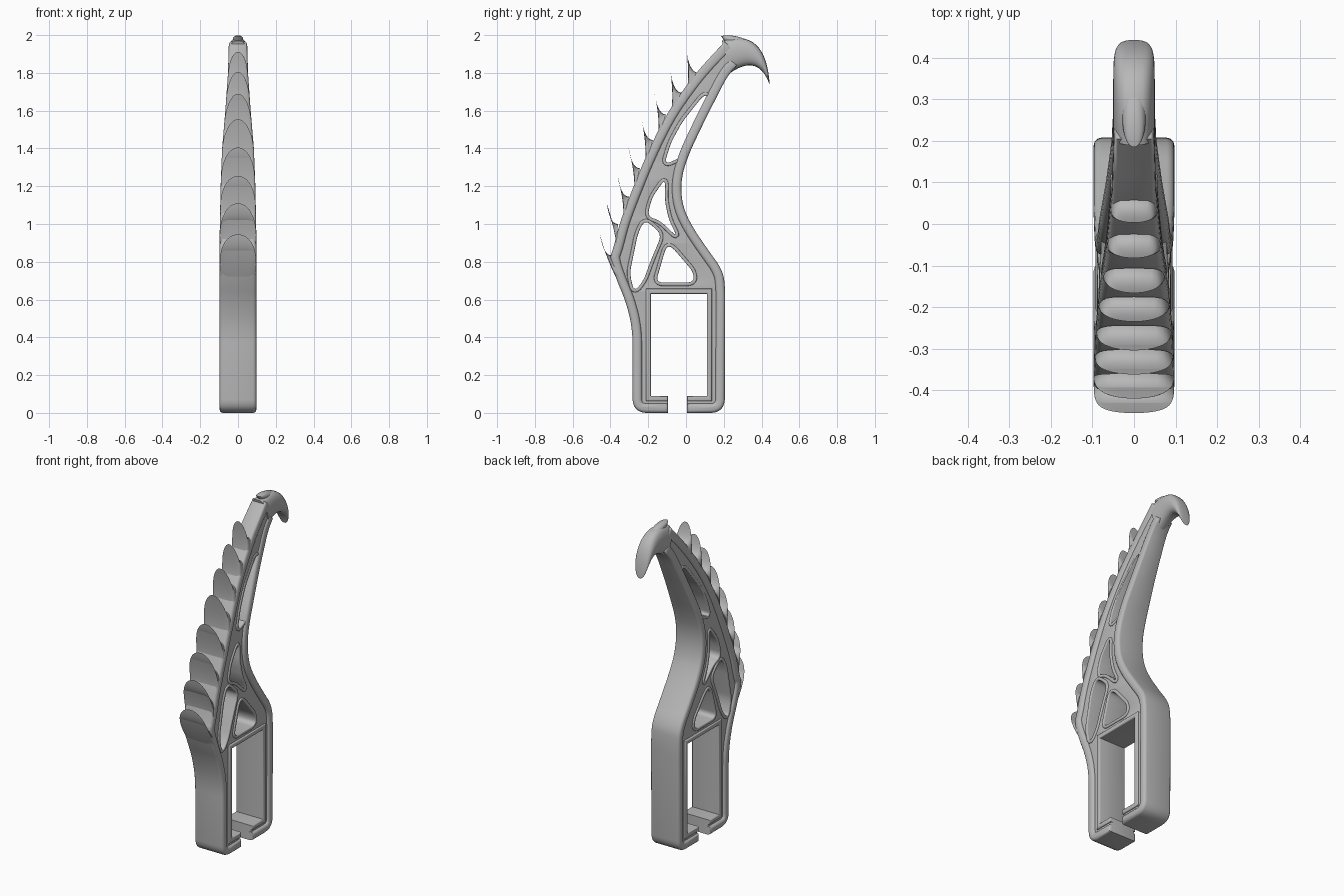
import bpy, bmesh, math
from mathutils import Vector

if "Cube" in bpy.data.objects:
    bpy.data.objects.remove(bpy.data.objects["Cube"])

grey = bpy.data.materials.new("satin grey")
grey.use_nodes = True
grey.diffuse_color = (0.48, 0.48, 0.48, 1)
grey.node_tree.nodes["Principled BSDF"].inputs["Base Color"].default_value = (0.48, 0.48, 0.48, 1)

FULL = 0.097
TAPER = [(0, FULL), (0.95, FULL), (1.2, 0.092), (1.4, 0.084), (1.6, 0.067), (1.8, 0.053), (2.1, 0.045)]


def half_width(z):
    """Half thickness of the frame at a given height."""
    for (a, wa), (b, wb) in zip(TAPER, TAPER[1:]):
        if z <= b:
            return wa + (wb - wa) * max(0, z - a) / (b - a)
    return TAPER[-1][1]


def soften(pts, closed=False, radius=0.04):
    """Round a polyline by cutting its corners three times."""
    pts = [Vector(p) for p in pts]
    for step in range(3):
        out = []
        count = len(pts)
        for i in range(count if closed else count - 1):
            a, b = pts[i], pts[(i + 1) % count]
            span = b - a
            cut = span.normalized() * min(span.length / 4, radius)
            out.append(a + cut if closed or i > 0 else a)
            out.append(b - cut if closed or i < count - 2 else b)
        pts, radius = out, radius / 2
    return pts


def shift(pts, dist, closed=False):
    """Offset a polyline to its right-hand side."""
    out, n = [], len(pts)
    for i, p in enumerate(pts):
        before = pts[i - 1] if closed or i else p
        after = pts[(i + 1) % n] if closed or i < n - 1 else p
        d1, d2 = (p - before).normalized(), (after - p).normalized()
        t = (d1 + d2).normalized()
        side = Vector((t.y, -t.x))
        ref = d2 if d2.length > 0 else d1
        out.append(p + side * dist / max(0.6, t.dot(ref)))
    return out


def finish(name, bm, mesh):
    bmesh.ops.recalc_face_normals(bm, faces=bm.faces)
    bm.to_mesh(mesh)
    bm.free()
    mesh.materials.clear()
    mesh.materials.append(grey)
    obj = bpy.data.objects.new(name, mesh)
    bpy.context.collection.objects.link(obj)


def plate(name, loops, scale, bevel):
    """Filled profile with holes, rounded edges, thickness following the taper."""
    curve = bpy.data.curves.new(name, "CURVE")
    curve.dimensions = "2D"
    curve.fill_mode = "BOTH"
    curve.extrude = FULL * scale - bevel
    curve.bevel_depth = bevel
    curve.bevel_resolution = 2
    curve.offset = -bevel
    for loop in loops:
        spline = curve.splines.new("POLY")
        spline.points.add(len(loop) - 1)
        for point, p in zip(spline.points, loop):
            point.co = (p[0], p[1], 0, 1)
        spline.use_cyclic_u = True
    helper = bpy.data.objects.new(name + " curve", curve)
    bpy.context.collection.objects.link(helper)
    graph = bpy.context.evaluated_depsgraph_get()
    mesh = bpy.data.meshes.new_from_object(helper.evaluated_get(graph))
    bpy.data.objects.remove(helper)
    bm = bmesh.new()
    bm.from_mesh(mesh)
    bmesh.ops.remove_doubles(bm, verts=bm.verts, dist=0.0002)
    for v in bm.verts:
        x, y, z = v.co
        v.co = (z * half_width(y) / FULL, x, y)
    finish(name, bm, mesh)


def band(name, path, width, scale, bevel):
    plate(name, [path + shift(path, width)[::-1]], scale, bevel)


def bezier(a, b, c, t):
    return Vector(a) * (1 - t) ** 2 + Vector(b) * 2 * t * (1 - t) + Vector(c) * t * t


def claw(name, outer, inner, tip, width=1.0, blunt=4, boxy=0.4):
    """Curved claw lofted between an outer and an inner edge that meet at the tip."""
    bm = bmesh.new()
    rings, sides, steps = [], 24, 18
    for k in range(steps + 1):
        t = 1 - (1 - k / steps) ** 1.4
        t *= 0.995
        low, up = bezier(*outer, tip, t), bezier(*inner, tip, t)
        mid, arm = (low + up) / 2, (up - low) / 2
        wide = half_width(mid.y) * width * math.sqrt(1 - t ** blunt)
        ring = []
        for s in range(sides):
            a = 2 * math.pi * s / sides
            p = mid + arm * math.sin(a)
            x = math.copysign(abs(math.cos(a)) ** boxy, math.cos(a)) * wide
            ring.append(bm.verts.new((x, p.x, p.y)))
        rings.append(ring)
    for r1, r2 in zip(rings, rings[1:]):
        for s in range(sides):
            n = (s + 1) % sides
            bm.faces.new((r1[s], r1[n], r2[n], r2[s]))
    bm.faces.new(rings[0])
    bm.faces.new(rings[-1])
    finish(name, bm, bpy.data.meshes.new(name))


# Outer profile of the frame: front wall with spine, then back wall
front = soften([(-.095, 0), (-.283, 0), (-.283, .44), (-.315, .58), (-.37, .71),
                (-.405, .82), (-.385, .87), (-.35, 1.01), (-.295, 1.155), (-.235, 1.305),
                (-.165, 1.46), (-.097, 1.59), (-.015, 1.71), (.07, 1.82), (.205, 1.965)])
back = soften([(.27, 1.84), (.22, 1.785), (.1, 1.55), (.01, 1.36), (-.028, 1.23),
               (-.02, 1.1), (.03, .99), (.115, .865), (.195, .755), (.208, .66),
               (.205, 0), (.005, 0)])
window = [Vector(p) for p in ((.005, .09), (.11, .09), (.11, .63),
                              (-.185, .63), (-.185, .09), (-.095, .09))]

# Openings between the struts
openings = {
    "upper_slit": [(-.115, 1.315), (-.02, 1.355), (.05, 1.5), (.125, 1.67), (.095, 1.685),
                   (-.02, 1.54), (-.08, 1.43)],
    "middle_opening": [(-.11, 1.24), (-.18, 1.14), (-.205, 1.04), (-.14, 1.02),
                       (-.045, .93), (-.09, 1.02), (-.112, 1.12)],
    "front_opening": [(-.22, 1.02), (-.255, .95), (-.275, .85), (-.298, .74), (-.275, .64),
                      (-.225, .7), (-.185, .81), (-.13, .94), (-.17, .985)],
    "triangle_opening": [(-.105, .88), (-.16, .69), (.04, .69), (.04, .745), (-.075, .88)],
}
holes = {name: soften(pts, True, 0.02) for name, pts in openings.items()}

plate("frame_core", [front + back + window] + list(holes.values()), 0.85, 0.012)

# Raised bands along the outer edges and round the openings
band("front_band", front, 0.05, 1.0, 0.018)
band("back_band", back, 0.05, 1.0, 0.018)
band("window_rim", window, 0.028, 0.95, 0.008)
for name, loop in holes.items():
    plate(name + "_rim", [shift(loop, 0.018, True), loop], 0.92, 0.005)

# Hook at the top with its small crest
claw("hook", [(.19, 1.97), (.425, 2.045)], [(.235, 1.8), (.385, 1.905)], (.443, 1.735),
     blunt=5, boxy=0.65)
claw("hook_crest", [(.23, 1.94), (.205, 1.965)], [(.35, 1.955), (.275, 2.01)], (.185, 1.995),
     width=0.6, blunt=3, boxy=0.8)

# Row of teeth up the spine, each rising from the scoop behind the one below
tips = [Vector(p) for p in ((-.455, .945), (-.42, 1.11), (-.362, 1.255), (-.304, 1.405),
                            (-.235, 1.555), (-.166, 1.69), (-.082, 1.805), (.003, 1.912))]
base, bulge = Vector((-.335, .65)), Vector((-.085, .15))
for i, tip in enumerate(tips):
    valley = tip + Vector((.06, -.11))
    claw(f"tooth_{i + 1}", [base, base + bulge], [valley, (tip.x + .017, valley.y)], tip)
    base, bulge = valley + Vector((.02, -.005)), Vector((.025, .07))

# Smooth shading with crisp edges
bpy.ops.object.select_all(action="DESELECT")
for obj in bpy.context.scene.objects:
    if obj.type == "MESH" and obj.data.materials and obj.data.materials[0] == grey:
        obj.select_set(True)
        bpy.context.view_layer.objects.active = obj
bpy.ops.object.shade_smooth_by_angle(angle=math.radians(40))
